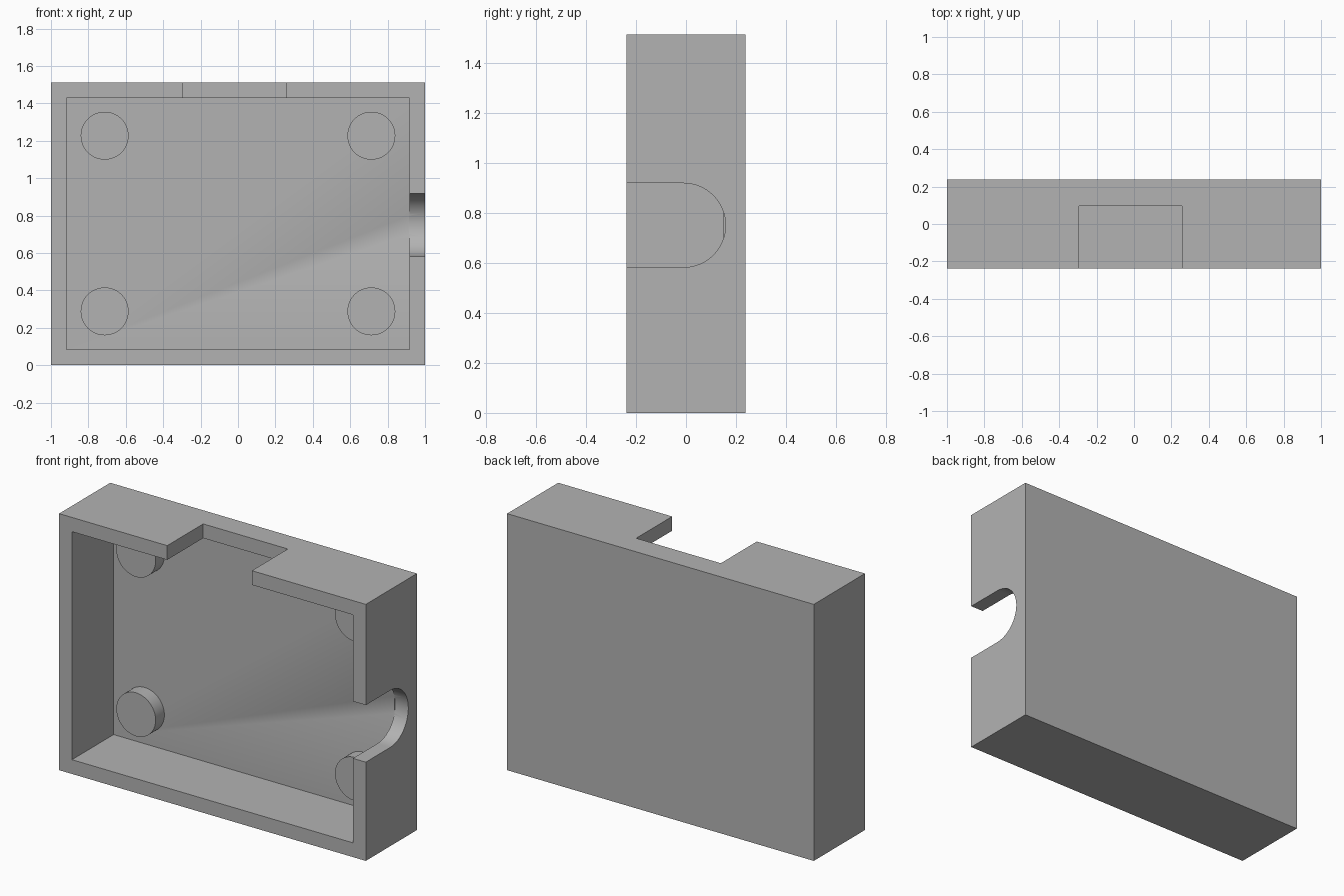
import bpy
from math import pi, cos, sin
from mathutils import Matrix

cube = bpy.data.objects.get("Cube")
if cube:
    bpy.data.objects.remove(cube, do_unlink=True)

W, D, H = 1.0, 0.238, 1.512       # half width, half depth, height
WALL, FLOOR_Y = 0.084, 0.15       # wall thickness, inner face of the back

grey = bpy.data.materials.new("grey plastic")
grey.use_nodes = True
colour = (0.45, 0.45, 0.45, 1)
grey.diffuse_color = colour
grey.node_tree.nodes["Principled BSDF"].inputs["Base Color"].default_value = colour


def make(name, verts, faces):
    mesh = bpy.data.meshes.new(name)
    mesh.from_pydata(verts, [], faces)
    mesh.materials.append(grey)
    obj = bpy.data.objects.new(name, mesh)
    bpy.context.collection.objects.link(obj)
    return obj


def prism(name, profile, low, high, place):
    """Extrude a counter-clockwise profile from low to high; place maps (u, v, w) to xyz."""
    n = len(profile)
    verts = [place(u, v, w) for w in (low, high) for u, v in profile]
    faces = [list(range(n))[::-1], list(range(n, 2 * n))]
    faces += [(i, (i + 1) % n, n + (i + 1) % n, n + i) for i in range(n)]
    return make(name, verts, faces)


def box(name, x0, x1, y0, y1, z0, z1):
    return prism(name, [(x0, y0), (x1, y0), (x1, y1), (x0, y1)], z0, z1,
                 lambda u, v, w: (u, v, w))


def smooth(obj):
    bpy.ops.object.select_all(action='DESELECT')
    obj.select_set(True)
    bpy.context.view_layer.objects.active = obj
    bpy.ops.object.shade_smooth_by_angle(angle=pi / 6)


# Tray body, open at the front
body = box("case_body", -W, W, -D, D, 0, H)
cavity = box("cavity_cutter", -W + WALL, W - WALL, -D - 0.1, FLOOR_Y, WALL, H - WALL)

# Rectangular slot in the top wall
slot = box("top_slot_cutter", -0.295, 0.257, -D - 0.1, 0.097, H - WALL - 0.02, H + 0.1)

# Round-ended cable notch in the left wall
R, CY, CZ = 0.168, -0.01, 0.75
arc = [(CY + R * cos(a), CZ + R * sin(a))
       for a in (-pi / 2 + pi * i / 32 for i in range(33))]
notch = prism("side_notch_cutter",
              [(-D - 0.1, CZ - R)] + arc + [(-D - 0.1, CZ + R)],
              W - WALL - 0.002, W + 0.1, lambda u, v, w: (w, u, v))

for cutter in (cavity, slot, notch):
    cut = body.modifiers.new(cutter.name, 'BOOLEAN')
    cut.operation = 'DIFFERENCE'
    cut.solver = 'EXACT'
    cut.object = cutter
    bpy.context.view_layer.objects.active = body
    bpy.ops.object.modifier_apply(modifier=cut.name)
    bpy.data.objects.remove(cutter, do_unlink=True)
smooth(body)

# Four round pegs standing on the back wall
PEG_R, PEG_FRONT = 0.128, 0.068
for side, x in (("right", -0.713), ("left", 0.713)):
    for level, z in (("lower", 0.288), ("upper", 1.227)):
        circle = [(PEG_R * cos(2 * pi * i / 64), PEG_R * sin(2 * pi * i / 64))
                  for i in range(64)]
        peg = prism(f"{level}_{side}_peg", circle, 0, FLOOR_Y + 0.01 - PEG_FRONT,
                    lambda u, v, w: (u, v, w))
        peg.data.transform(Matrix.Translation((x, FLOOR_Y + 0.01, z))
                           @ Matrix.Rotation(pi / 2, 4, 'X'))
        smooth(peg)
